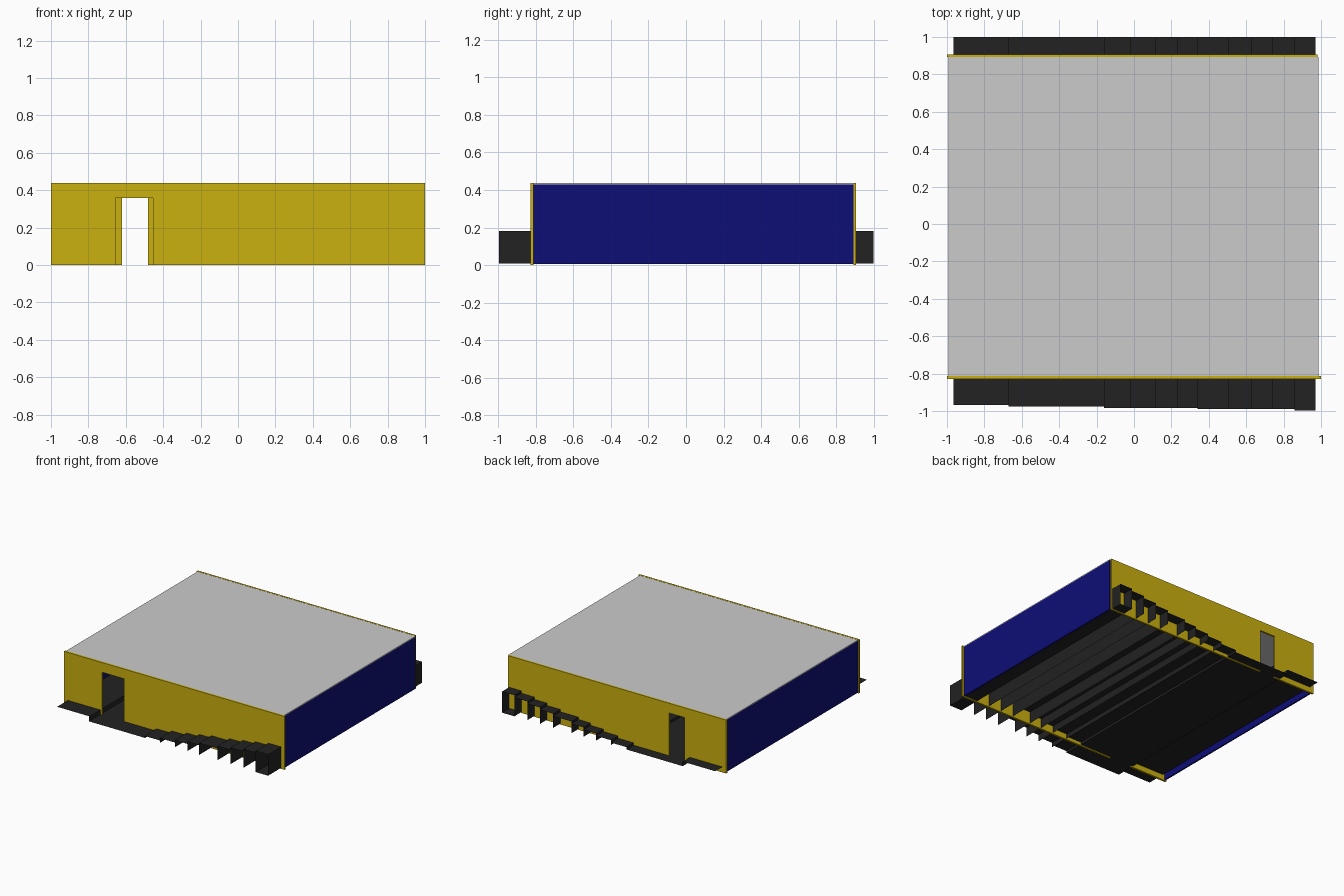
import bpy
import bmesh

if "Cube" in bpy.data.objects:
    bpy.data.objects.remove(bpy.data.objects["Cube"])


def material(name, rgb):
    m = bpy.data.materials.new(name)
    m.diffuse_color = (*rgb, 1)
    m.use_nodes = True
    m.node_tree.nodes["Principled BSDF"].inputs["Base Color"].default_value = m.diffuse_color
    return m


YELLOW = material("yellow wall", (0.60, 0.44, 0.005))
BLUE = material("navy wall", (0.004, 0.004, 0.18))
GREY = material("light grey", (0.60, 0.60, 0.60))
DARK = material("charcoal floor", (0.016, 0.016, 0.016))


def finish(name, bm, mat):
    me = bpy.data.meshes.new(name)
    bm.to_mesh(me)
    bm.free()
    me.materials.append(mat)
    ob = bpy.data.objects.new(name, me)
    bpy.context.collection.objects.link(ob)
    return ob


def box(name, x, y, z, mat):
    bm = bmesh.new()
    bmesh.ops.create_cube(bm, size=1)
    for v in bm.verts:
        v.co = [r[0] if c < 0 else r[1] for c, r in zip(v.co, (x, y, z))]
    return finish(name, bm, mat)


# Front and back walls: one outline notched by the doorway, extruded in depth
def door_wall(name, x1, y0, y1, d0, d1):
    top, head = 0.438, 0.358
    outline = [(-1, 0), (d0, 0), (d0, head), (d1, head), (d1, 0),
               (x1, 0), (x1, top), (-1, top)]
    bm = bmesh.new()
    face = bm.faces.new([bm.verts.new((x, y0, z)) for x, z in outline])
    ext = bmesh.ops.extrude_face_region(bm, geom=[face])
    for v in ext["geom"]:
        if isinstance(v, bmesh.types.BMVert):
            v.co.y = y1
    if face.is_valid is False or not any(abs(f.calc_center_median().y - y0) < 1e-6 for f in bm.faces):
        bm.faces.new([v for v in bm.verts if abs(v.co.y - y0) < 1e-6])
    bmesh.ops.recalc_face_normals(bm, faces=bm.faces)
    finish(name, bm, YELLOW)


door_wall("front_wall", 1.0, -0.828, -0.812, -0.655, -0.455)
door_wall("back_wall", 0.98, 0.892, 0.907, -0.62, -0.48)

# Side walls and roof
for name, x0, x1 in (("left_wall", -0.992, -0.98), ("right_wall", 0.975, 0.987)):
    box(name, (x0, x1), (-0.812, 0.892), (0.005, 0.43), BLUE)
box("roof", (-0.992, 0.987), (-0.812, 0.892), (0.43, 0.437), GREY)


# Raked floor: thin sheets running from front to back
def front_edge(x):
    for limit, y in ((-0.68, -0.967), (-0.17, -0.976), (0.33, -0.983), (0.85, -0.988)):
        if x < limit:
            return y
    return -0.996


def sheet(bm, xa, za, xb, zb):
    y = front_edge(min(xa, xb))
    bm.faces.new([bm.verts.new(c) for c in
                  ((xa, y, za), (xb, y, zb), (xb, 1, zb), (xa, 1, za))])


BASE, TOP = 0.008, 0.181
risers = [-0.16, -0.02, 0.115, 0.23, 0.34, 0.505, 0.625, 0.74, 0.858]
ends = risers[1:] + [0.97]

bm = bmesh.new()
sheet(bm, -0.67, BASE, -0.16, BASE)
for i, (x, end) in enumerate(zip(risers, ends)):
    z = BASE + (TOP - BASE) * (i + 1) / len(risers)
    sheet(bm, x, BASE, x, z)
    sheet(bm, x, z, end, z)
# closed back row
sheet(bm, 0.97, BASE, 0.97, TOP)
sheet(bm, 0.858, BASE, 0.97, BASE)
finish("raked_floor", bm, DARK)

# Stage platform and its front edge
bm = bmesh.new()
sheet(bm, -0.965, 0.045, -0.67, 0.045)
sheet(bm, -0.67, BASE, -0.67, 0.045)
finish("stage", bm, DARK)
